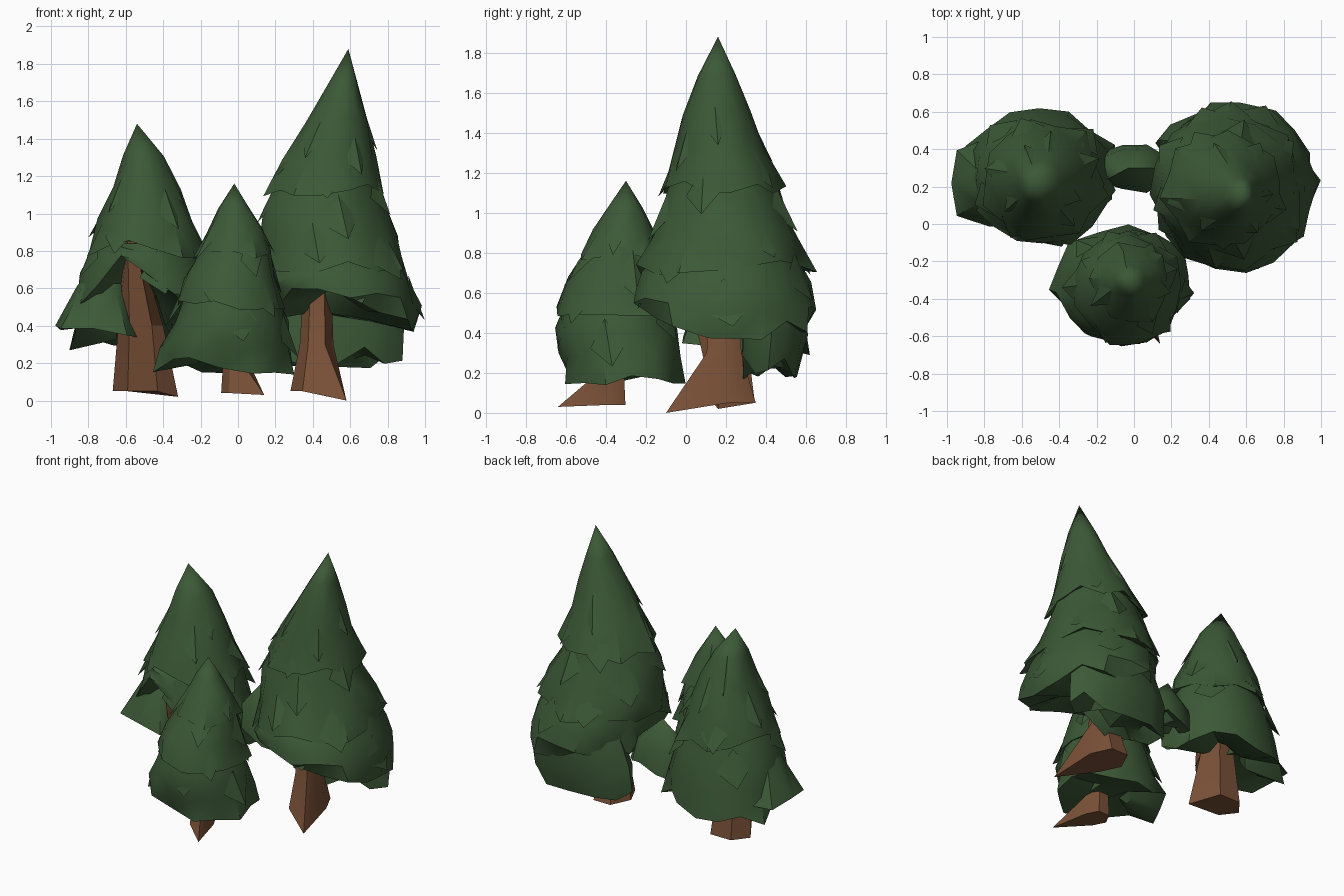
import bpy, bmesh, math, random

if "Cube" in bpy.data.objects:
    bpy.data.objects.remove(bpy.data.objects["Cube"])

random.seed(7)


def material(name, rgb):
    m = bpy.data.materials.new(name)
    m.diffuse_color = (*rgb, 1)
    m.use_nodes = True
    m.node_tree.nodes["Principled BSDF"].inputs["Base Color"].default_value = m.diffuse_color
    return m


GREEN = material("pine green", (0.045, 0.099, 0.038))
BROWN = material("bark brown", (0.195, 0.082, 0.039))


def finish(name, bm, mat, angle=38):
    me = bpy.data.meshes.new(name)
    bm.to_mesh(me)
    bm.free()
    me.materials.append(mat)
    for p in me.polygons:
        p.use_smooth = True
    me.set_sharp_from_angle(angle=math.radians(angle))
    ob = bpy.data.objects.new(name, me)
    bpy.context.collection.objects.link(ob)


def section(env, z):
    """Ellipse (cx, cy, rx, ry) of a tree outline at height z."""
    a = b = env[0]
    for a, b in zip(env, env[1:]):
        if z >= b[0]:
            break
    t = max(0, min(1, (a[0] - z) / (a[0] - b[0])))
    x0, x1, y0, y1 = (p + (q - p) * t for p, q in zip(a[1:], b[1:]))
    return (x0 + x1) / 2, (y0 + y1) / 2, (x1 - x0) / 2, (y1 - y0) / 2


def bump(a, deg, width):
    """1 at direction deg, fading to 0 over width degrees."""
    d = (math.degrees(a) - deg + 180) % 360 - 180
    return max(0, 1 - abs(d) / width)


def tier(name, env, top, rim, n=13, steps=3, lift=None, core=0.78, tuck=0.9, cap=False, rag=.04):
    """One skirt of foliage with a ragged rim and a tucked-in underside."""
    bm = bmesh.new()
    rings = []
    phase = random.random()
    lifts = [(lift(2 * math.pi * (i + phase) / n) if lift else 0) + random.uniform(-rag, rag)
             for i in range(n)]
    first_apex = top >= env[0][0] - 0.001
    for k in range(steps + 1):
        t = k / steps
        ring = []
        if k == 0 and first_apex:
            c = section(env, top)
            ring = [bm.verts.new((c[0], c[1], top))] * n
        else:
            for i in range(n):
                a = 2 * math.pi * (i + phase) / n
                z = top + (rim + lifts[i] - top) * t
                cx, cy, rx, ry = section(env, z)
                s = random.uniform(.95, 1.04)
                if not first_apex:
                    s *= tuck + (1 - tuck) * min(1, t * 1.6)
                if k == steps:
                    s *= 1.05 if i % 2 else .96
                ring.append(bm.verts.new((cx + rx * s * math.cos(a), cy + ry * s * math.sin(a), z)))
        rings.append(ring)
    under = []
    for i in range(n):
        a = 2 * math.pi * (i + phase) / n
        cx, cy, rx, ry = section(env, rim)
        z = rim + lifts[i] * .8 + .04
        under.append(bm.verts.new((cx + rx * core * math.cos(a), cy + ry * core * math.sin(a), z)))
    rings.append(under)
    for r, q in zip(rings, rings[1:]):
        for i in range(n):
            j = (i + 1) % n
            if r[i] is r[j]:
                bm.faces.new((r[i], q[i], q[j]))
            else:
                bm.faces.new((r[i], q[i], q[j], r[j]))
    if cap:
        bm.faces.new(under[::-1])
    bmesh.ops.triangulate(bm, faces=bm.faces[:])
    finish(name, bm, GREEN)


def sprigs(name, env, count, zlow, zhigh):
    """Small pointed boughs that break up the outline."""
    bm = bmesh.new()
    for i in range(count):
        a = i * 2.4 + random.uniform(-.3, .3)
        z = zlow + (zhigh - zlow) * (i + .5) / count

        def at(da, dz, s):
            cx, cy, rx, ry = section(env, z + dz)
            return bm.verts.new((cx + rx * s * math.cos(a + da), cy + ry * s * math.sin(a + da), z + dz))
        root, l, r = at(0, .15, .94), at(-.32, .0, .95), at(.32, .02, .95)
        tip, inner = at(.05, -.09, 1.06), at(0, -.02, .9)
        for f in ((root, l, tip), (root, tip, r), (inner, tip, l), (inner, r, tip)):
            bm.faces.new(f)
    bmesh.ops.recalc_face_normals(bm, faces=bm.faces[:])
    finish(name, bm, GREEN)


def trunk(name, rows, spur):
    """Six-sided trunk through (z, x0, x1, y0, y1) rows with one root spur."""
    bm = bmesh.new()
    rings = []
    for z, x0, x1, y0, y1 in rows:
        rings.append([bm.verts.new(((x0 + x1) / 2 + (x1 - x0) / 2 * math.cos(a),
                                    (y0 + y1) / 2 + (y1 - y0) / 2 * math.sin(a), z))
                      for a in (i * math.pi / 3 for i in range(6))])
    foot = min(rings[0], key=lambda v: (v.co.x - spur[0]) ** 2 + (v.co.y - spur[1]) ** 2)
    foot.co = spur
    for r, q in zip(rings, rings[1:]):
        for i in range(6):
            j = (i + 1) % 6
            bm.faces.new((r[i], r[j], q[j], q[i]))
    bm.faces.new(rings[0][::-1])
    finish(name, bm, BROWN, 30)


# tree outlines: height, then x range and y range
TALL = [(1.88, .59, .59, .16, .16), (1.6, .43, .67, .01, .29), (1.3, .25, .74, -.06, .40),
        (1.17, .18, .78, -.10, .47), (1.0, .11, .81, -.14, .51), (.8, .09, .90, -.20, .60),
        (.62, .10, .95, -.26, .64), (.48, .14, .98, -.22, .64), (.3, .3, .96, -.1, .58)]
HANG = [(.62, .22, .86, .28, .58), (.4, .12, .90, .27, .61), (.2, .13, .86, .28, .56)]
LEFT = [(1.48, -.54, -.54, .22, .22), (1.44, -.58, -.47, .16, .28), (1.22, -.64, -.34, .07, .38),
        (1.05, -.71, -.28, .0, .45), (.83, -.81, -.18, -.09, .54), (.6, -.87, -.12, -.12, .60),
        (.3, -.91, -.1, -.06, .62)]
SMALL = [(1.16, -.02, -.02, -.3, -.3), (1.0, -.12, .08, -.41, -.2), (.85, -.19, .18, -.5, -.13),
         (.65, -.29, .21, -.62, -.06), (.42, -.36, .28, -.66, -.03), (.2, -.44, .31, -.6, -.02)]
BOUGH = [(.82, -.70, -.70, .2, .2), (.6, -.87, -.59, .06, .34), (.38, -1.0, -.47, -.04, .48)]
BRIDGE = [(.74, -.03, -.03, .3, .3), (.62, -.16, .14, .2, .40), (.4, -.22, .22, .17, .43)]

# tall tree: front rim rides high
tier("tall_tree_top_foliage", TALL, 1.88, 1.13, 14, 4)
tier("tall_tree_middle_foliage", TALL, 1.18, .72, 15, 3)
tier("tall_tree_lower_foliage", TALL, .78, .46, 17, 3,
     lambda a: .1 * bump(a, 250, 80) - .08 * bump(a, 10, 70), .35, cap=True, rag=.06)
# curtain of low boughs behind the tall trunk
tier("tall_tree_hanging_foliage", HANG, .6, .22, 12, 2, None, .6, 1, True, .08)
sprigs("tall_tree_sprigs", TALL, 22, .5, 1.45)
trunk("tall_tree_trunk", [(.05, .28, .54, .05, .37), (.3, .33, .51, .09, .29), (.62, .35, .50, .1, .28)],
      (.58, -.10, 0.0))

# left tree: open at the front left where the trunk shows
tier("left_tree_top_foliage", LEFT, 1.48, .78, 14, 4,
     lambda a: .08 * bump(a, 250, 60) - .05 * bump(a, 60, 90))
tier("left_tree_lower_foliage", LEFT, .84, .36, 16, 3,
     lambda a: .42 * bump(a, 255, 75) - .08 * bump(a, 130, 80) - .04 * bump(a, 0, 60), .4,
     cap=True, rag=.05)
tier("left_tree_side_bough", BOUGH, .82, .37, 9, 2, None, .6, cap=True)
sprigs("left_tree_sprigs", LEFT, 15, .55, 1.2)
trunk("left_tree_trunk", [(.05, -.67, -.35, .12, .36), (.4, -.64, -.40, .04, .32), (.85, -.61, -.53, -.04, .25)],
      (-.32, .16, .02))

# small front tree
tier("small_tree_top_foliage", SMALL, 1.16, .78, 11, 3)
tier("small_tree_middle_foliage", SMALL, .83, .5, 13, 2)
tier("small_tree_lower_foliage", SMALL, .55, .18, 14, 3, None, .4, cap=True, rag=.05)
sprigs("small_tree_sprigs", SMALL, 14, .3, .9)
trunk("small_tree_trunk", [(.04, -.09, .08, -.48, -.29), (.2, -.08, .06, -.45, -.3), (.32, -.07, .05, -.44, -.3)],
      (.14, -.64, .03))

# low boughs joining the two rear trees
tier("rear_joining_bough", BRIDGE, .74, .4, 10, 2, None, .5, cap=True, rag=.07)
